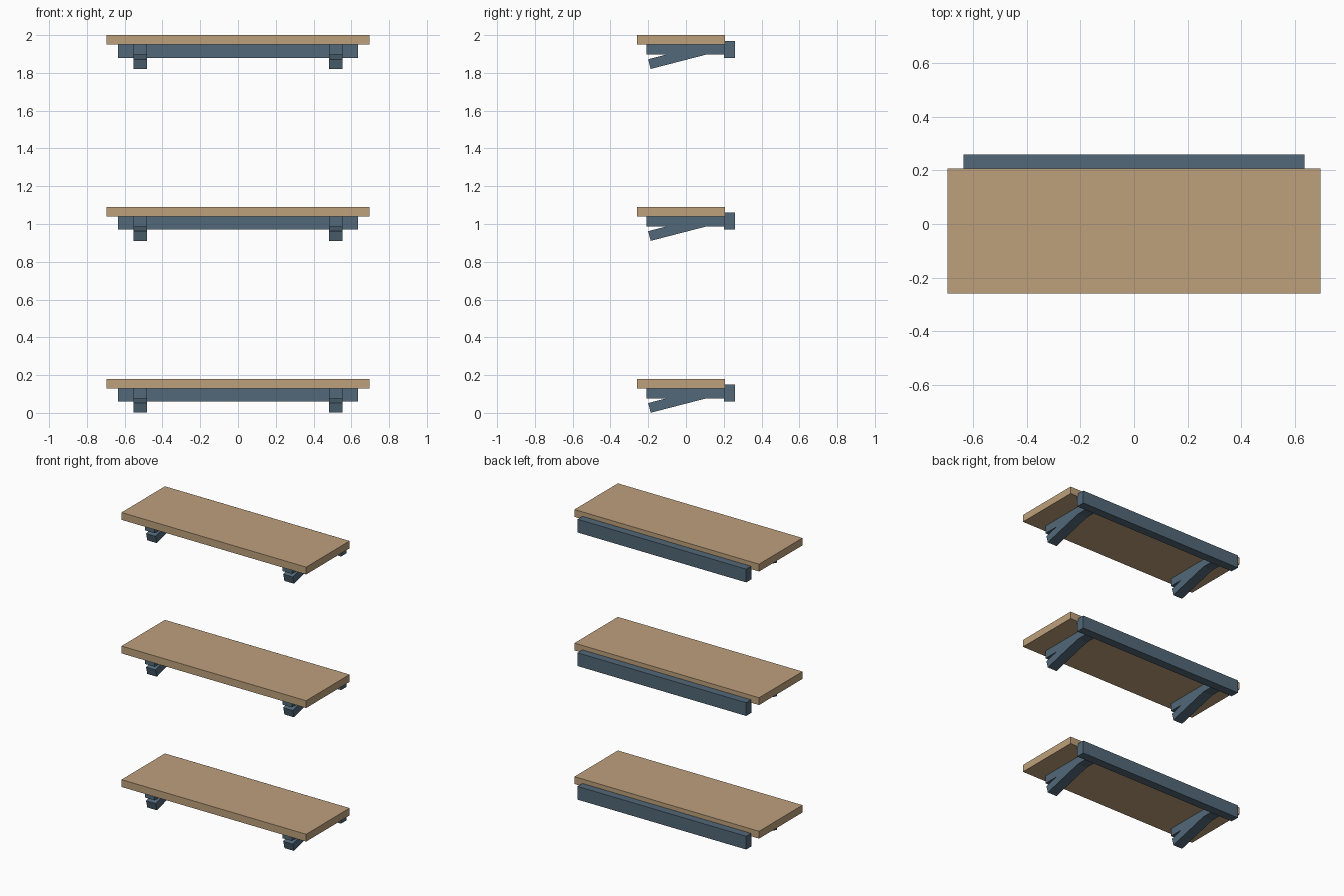
import bpy
import math

cube = bpy.data.objects.get("Cube")
if cube:
    bpy.data.objects.remove(cube, do_unlink=True)


def material(name, rgb):
    mat = bpy.data.materials.new(name)
    mat.use_nodes = True
    colour = (*rgb, 1)
    mat.diffuse_color = colour
    mat.node_tree.nodes["Principled BSDF"].inputs["Base Color"].default_value = colour
    return mat


wood = material("light wood", (0.515, 0.352, 0.202))
steel = material("blue grey steel", (0.084, 0.138, 0.188))


def box(name, low, high, mat, tilt=0):
    """Box between two corners, optionally tilted about its own x axis."""
    centre = [(a + b) / 2 for a, b in zip(low, high)]
    bpy.ops.mesh.primitive_cube_add(size=1, location=centre, rotation=(tilt, 0, 0))
    obj = bpy.context.object
    obj.name = name
    obj.scale = [b - a for a, b in zip(low, high)]
    obj.data.materials.append(mat)
    return obj


BRACKET_X = 0.517
HALF_WIDTH = 0.036

for level, base in (("lower", 0), ("middle", 0.91), ("upper", 1.82)):
    # Wooden board and the wall rail behind it
    box(f"{level}_board", (-0.696, -0.26, base + 0.13), (0.696, 0.207, base + 0.18), wood)
    box(f"{level}_wall_rail", (-0.636, 0.201, base + 0.06), (0.636, 0.26, base + 0.15), steel)

    # Bracket at each end: flat arm under the board and a sloping brace
    for side, sign in (("left", 1), ("right", -1)):
        x0, x1 = sign * BRACKET_X - HALF_WIDTH, sign * BRACKET_X + HALF_WIDTH
        box(f"{level}_{side}_arm", (x0, -0.21, base + 0.077), (x1, 0.205, base + 0.13), steel)
        box(f"{level}_{side}_brace", (x0, -0.2, base + 0.05), (x1, 0.2, base + 0.103),
            steel, math.radians(14.5))
